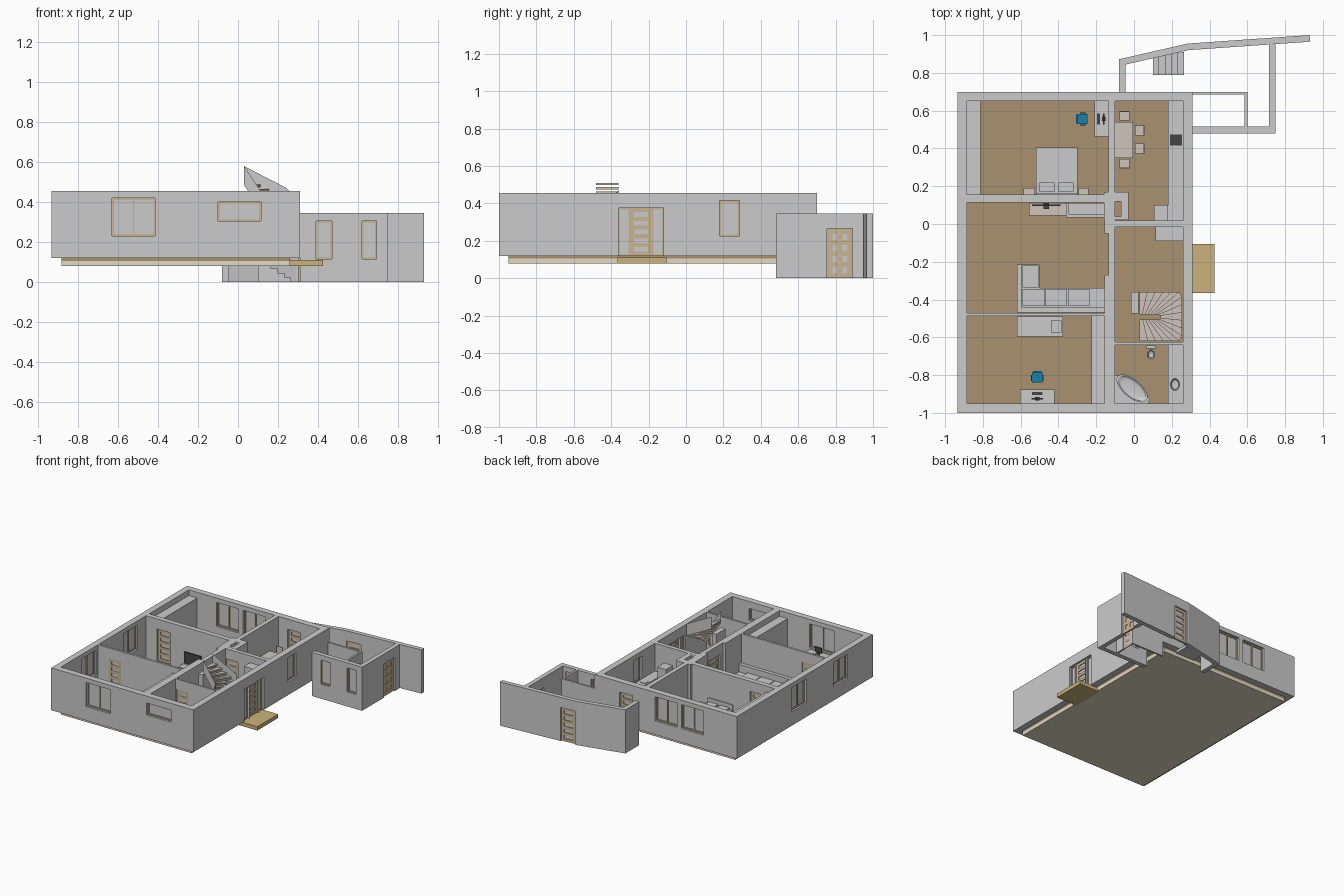
import bpy, bmesh, math
from mathutils import Vector, Matrix

if "Cube" in bpy.data.objects:
    bpy.data.objects.remove(bpy.data.objects["Cube"])

def mat(name, c):
    m = bpy.data.materials.new(name)
    m.diffuse_color = (*c, 1)
    m.use_nodes = True
    m.node_tree.nodes["Principled BSDF"].inputs["Base Color"].default_value = m.diffuse_color
    return m

WOOD = mat("light_wood", (.58, .46, .30))
FLOOR = mat("parquet", (.40, .29, .16))
STONE = mat("step_tan", (.60, .45, .20))
SLAB = mat("slab_cream", (.75, .70, .55))
BLUE = mat("blue_fabric", (.01, .22, .42))
WHITE = mat("white_ceramic", (.85, .85, .85))
PALE = mat("pale_furniture", (.62, .56, .50))
DARK = mat("dark", (.06, .06, .06))

def add_box(bm, x0, x1, y0, y1, z0, z1, M=Matrix()):
    S = Matrix.Diagonal((x1 - x0, y1 - y0, z1 - z0, 1))
    T = Matrix.Translation(((x0 + x1) / 2, (y0 + y1) / 2, (z0 + z1) / 2))
    bmesh.ops.create_cube(bm, size=1, matrix=M @ T @ S)

def finish(bm, name, m=None, smooth=False):
    me = bpy.data.meshes.new(name)
    bm.to_mesh(me)
    bm.free()
    ob = bpy.data.objects.new(name, me)
    bpy.context.collection.objects.link(ob)
    if m:
        me.materials.append(m)
    if smooth:
        bpy.context.view_layer.objects.active = ob
        ob.select_set(True)
        bpy.ops.object.shade_smooth_by_angle()
        ob.select_set(False)
    return ob

def boxes(name, items, m=None, M=Matrix()):
    bm = bmesh.new()
    for b in items:
        add_box(bm, *b, M=M)
    return finish(bm, name, m)

def prism(bm, pts, z0, z1):
    lo = [bm.verts.new((x, y, z0)) for x, y in pts]
    hi = [bm.verts.new((x, y, z1)) for x, y in pts]
    bm.faces.new(lo[::-1])
    bm.faces.new(hi)
    n = len(pts)
    for i in range(n):
        bm.faces.new((lo[i], lo[(i + 1) % n], hi[(i + 1) % n], hi[i]))

def lathe(name, prof, loc, sx=1, sy=1, rot=0, m=WHITE, n=32):
    bm = bmesh.new()
    rings = [[bm.verts.new((r * sx * math.cos(2 * math.pi * i / n), r * sy * math.sin(2 * math.pi * i / n), z))
              for i in range(n)] for r, z in prof]
    for a, b in zip(rings, rings[1:]):
        for i in range(n):
            bm.faces.new((a[i], a[(i + 1) % n], b[(i + 1) % n], b[i]))
    bm.faces.new(rings[-1])
    bm.transform(Matrix.Translation(loc) @ Matrix.Rotation(rot, 4, 'Z'))
    return finish(bm, name, m, True)

def wall(name, p0, p1, t, z0, z1, openings=()):
    """Wall with its thickness on the left; opening = (start, end, sill, head, columns, rows, bar width)"""
    d = Vector(p1) - Vector(p0)
    M = Matrix.Translation((*p0, 0)) @ Matrix.Rotation(math.atan2(d.y, d.x), 4, 'Z')
    ax = 0 if abs(d.x) > abs(d.y) else 1
    bm, cur = bmesh.new(), 0
    ops = sorted((*sorted(abs(v - p0[ax]) for v in o[:2]), *o[2:]) for o in openings)
    for k, (a, b, s, h, nc, nr, w) in enumerate(ops):
        add_box(bm, cur, a, 0, t, z0, z1, M)
        if s > z0 + .002:
            add_box(bm, a, b, 0, t, z0, s, M)
        add_box(bm, a, b, 0, t, h, z1, M)
        cur = b
        f0, f1 = t * .3, t * .7
        bars = [(a + (b - a - w) * i / nc, a + (b - a - w) * i / nc + w, f0, f1, s, h) for i in range(nc + 1)]
        bars += [(a, b, f0, f1, s + (h - s - w) * i / nr, s + (h - s - w) * i / nr + w) for i in range(nr + 1)]
        boxes(f"{name}_frame_{k}", bars, WOOD, M)
        boxes(f"{name}_pane_{k}", [(a, b, t * .45, t * .55, s, h)], None, M)
    add_box(bm, cur, d.length, 0, t, z0, z1, M)
    finish(bm, name)

ZF, ZT, ZA = .12, .455, .345
def win(a, b, s=.23, h=.42, n=2): return (a, b, s, h, n, 1, .009)
def door(a, b, z=ZF, h=.375, n=1): return (a, b, z, h, n, 5, .022)

# floor slab, parquet, entrance step
boxes("floor_slab", [(-.885, .26, -.95, .65, .08, .105)], SLAB)
boxes("parquet_floor", [(-.885, .26, -.95, .65, .105, .121)], FLOOR)
boxes("entrance_step", [(.24, .425, -.365, -.105, .08, .11)], STONE)

# outer walls
wall("front_wall", (-.935, -1), (.31, -1), .05, ZF, ZT, [win(-.63, -.415), win(-.10, .115, .305, .40, 1)])
wall("right_wall", (.31, -.95), (.31, .65), .05, ZF, ZT,
     [(-.36, -.30, ZF, .375, 1, 1, .007), door(-.30, -.18), (-.18, -.12, ZF, .375, 1, 1, .007),
      win(.18, .285, .225, .415, 1)])
wall("back_wall", (.31, .7), (-.935, .7), .05, ZF, ZT, [door(.09, -.02), win(-.22, -.41), win(-.45, -.645)])
wall("left_wall", (-.935, .65), (-.935, -.95), .05, ZF, ZT, [win(.01, -.17), win(-.51, -.685)])

# partitions
wall("bedroom_partition", (-.885, .115), (-.135, .115), .04, ZF, ZT, [door(-.79, -.67)])
wall("study_partition", (-.885, -.487), (-.155, -.487), .017, ZF, ZT, [door(-.79, -.685)])
wall("spine_wall", (-.10, -.95), (-.10, .65), .035, ZF, ZT, [door(-.23, -.09)])
wall("kitchen_partition", (-.10, -.015), (.26, -.015), .033, ZF, ZT, [door(-.095, .01)])
wall("bath_partition", (-.10, -.64), (.26, -.64), .015, ZF, ZT, [door(-.09, .01)])
boxes("wall_thickenings", [(-.155, -.135, -.95, -.27, ZF, ZT), (-.155, -.135, -.05, .02, ZF, ZT),
                           (-.015, .025, -.475, -.36, ZF, ZT)])
boxes("chimney", [(-.16, -.12, .02, .17, ZF, ZT), (-.07, -.03, .02, .17, ZF, ZT),
                  (-.12, -.07, .02, .04, ZF, ZT), (-.12, -.07, .12, .17, ZF, ZT)])

# annex at ground level
wall("annex_front_wall", (.31, .48), (.75, .48), .035, 0, ZA,
     [win(.39, .47, .115, .305, 1), win(.62, .695, .115, .305, 1)])
wall("annex_right_wall", (.75, .515), (.75, .95), .035, 0, ZA, [(.755, .89, 0, .265, 2, 4, .028)])
wall("annex_back_wall", (.93, 1), (.28, .955), .035, 0, ZA, [door(.42, .30, 0, .265)])
wall("annex_slanted_wall", (.283, .955), (-.08, .872), .035, 0, ZA)
wall("annex_left_wall", (-.08, .865), (-.08, .70), .035, 0, ZA)
wall("annex_inner_wall", (.31, .685), (.60, .685), .015, 0, ZA)
wall("annex_inner_side_wall", (.60, .515), (.60, .685), .015, 0, ZA, [door(.59, .675, 0, .265)])
boxes("annex_steps", [(.10 + .033 * i, .133 + .033 * i, .79, .91, 0, .11 - .022 * i) for i in range(5)])

# winding stair: treads between an inner and an outer path, with thin stringers
def along(path, f):
    L = [(Vector(b) - Vector(a)).length for a, b in zip(path, path[1:])]
    s = f * sum(L)
    for i, l in enumerate(L):
        if s <= l + 1e-6:
            return Vector(path[i]).lerp(Vector(path[i + 1]), s / l)
        s -= l
    return Vector(path[-1])

OUT = [(.03, -.62), (.255, -.62), (.255, -.36), (.03, -.36)]
INN = [(.03, -.505), (.14, -.505), (.14, -.48), (.03, -.48)]
bm = bmesh.new()
N = 17
for i in range(N):
    a, b = i / N, (i + 1) / N
    z = ZF + .39 * b
    prism(bm, [along(INN, a), along(OUT, a), along(OUT, b), along(INN, b)], z - .012, z)
finish(bm, "stair_treads", PALE)
for name, path in (("outer", OUT), ("inner", INN)):
    bm = bmesh.new()
    prev = None
    for i in range(25):
        p, z = along(path, i / 24), ZF + .365 * i / 24
        cur = [bm.verts.new((*p, z)), bm.verts.new((*p, z + .095))]
        if prev:
            bm.faces.new((prev[0], cur[0], cur[1], prev[1]))
        prev = cur
    finish(bm, f"stair_{name}_stringer")

# built-in cupboards
boxes("wardrobes", [(-.885, -.812, .155, .65, ZF, .41), (-.225, -.155, -.95, -.487, ZF, .41)])
boxes("hall_cupboard", [(.115, .26, -.09, -.015, ZF, .40)])
boxes("fridge", [(.105, .18, .018, .10, ZF, .32)])

# kitchen
boxes("kitchen_counter", [(.18, .26, .018, .65, ZF, .235)])
boxes("cooker", [(.19, .255, .415, .475, .235, .24)], DARK)
boxes("kitchen_sink", [(.193, .238, .193, .237, .235, .239)])
boxes("dining_table", [(-.10, -.005, .35, .54, .215, .225)] +
      [(x, x + .01, y, y + .01, ZF, .215) for x in (-.098, -.017) for y in (.352, .528)], PALE)

def dining_chair(i, x, y, deg):
    M = Matrix.Translation((x, y, ZF)) @ Matrix.Rotation(math.radians(deg), 4, 'Z')
    boxes(f"dining_chair_{i}", [(-.027, .027, -.025, .025, .055, .063), (-.027, .027, .02, .025, .063, .13)] +
          [(a, a + .006, b, b + .006, 0, .055) for a in (-.026, .02) for b in (-.025, .019)], PALE, M)
for i, c in enumerate([(-.05, .572, 0), (-.05, .318, 180), (.03, .495, -90), (.03, .40, -90)]):
    dining_chair(i, *c)

# bedroom
boxes("double_bed", [(-.52, -.30, .16, .405, ZF, .19), (-.52, -.30, .155, .163, ZF, .23)])
boxes("bed_pillows", [(-.50, -.42, .17, .22, .19, .205), (-.40, -.32, .17, .22, .19, .205)], WHITE)
boxes("nightstands", [(-.585, -.525, .155, .19, ZF, .18), (-.295, -.24, .155, .19, ZF, .18)], PALE)

# study bed
boxes("single_bed", [(-.62, -.375, -.595, -.49, ZF, .185)])
boxes("single_pillow", [(-.44, -.385, -.575, -.51, .185, .20)], WHITE)

# desks with screen and swivel chair
def workplace(i, x, y, deg, w):
    M = Matrix.Translation((x, y, ZF)) @ Matrix.Rotation(math.radians(deg), 4, 'Z')
    boxes(f"desk_{i}", [(-w, w, 0, .075, .09, .1), (-w, -w + .01, 0, .075, 0, .09), (w - .01, w, 0, .075, 0, .09)], None, M)
    boxes(f"screen_{i}", [(-.03, .03, .022, .028, .11, .15), (-.012, .012, .015, .035, .1, .11),
                          (-.028, .028, .045, .06, .1, .104)], DARK, M)
    boxes(f"swivel_chair_{i}", [(-.027, .027, .11, .165, .06, .072), (-.023, .023, .165, .172, .08, .14),
                                (-.034, -.028, .12, .15, .085, .09), (.028, .034, .12, .15, .085, .09)], BLUE, M)
    boxes(f"chair_base_{i}", [(-.004, .004, .134, .142, .005, .06), (-.027, .027, .134, .142, 0, .008),
                              (-.004, .004, .111, .165, 0, .008)], DARK, M)
workplace(0, -.512, -.95, 0, .092)
workplace(1, -.135, .556, 90, .094)

# living room
boxes("corner_sofa", [(-.62, -.155, -.465, -.34, ZF, .165), (-.62, -.50, -.34, -.215, ZF, .165),
                      (-.62, -.155, -.468, -.44, .165, .225), (-.62, -.595, -.44, -.215, .165, .225)], WHITE)
boxes("sofa_cushions", [(-.59 + .12 * i, -.475 + .12 * i, -.435, -.345, .165, .18) for i in range(3)] +
      [(-.59, -.505, -.335, -.22, .165, .18)], WHITE)
boxes("media_bench", [(-.555, -.35, .045, .112, ZF, .165)], PALE)
boxes("television", [(-.54, -.39, .095, .103, .18, .27), (-.48, -.45, .08, .11, .165, .18)], DARK)
boxes("fireplace", [(-.36, -.16, .035, .05, ZF, .22), (-.36, -.345, .05, .112, ZF, .22), (-.36, -.16, .05, .112, ZF, .14)])

# bathroom
bm = bmesh.new()
prism(bm, [(-.1, -.95), (.075, -.95), (.085, -.925), (-.02, -.81), (-.1, -.80)], ZF, .185)
finish(bm, "tub_surround", WHITE)
lathe("bathtub", [(1, .185), (1, .195), (.88, .195), (.8, .19), (.65, .187), (.3, .186)], (-.01, -.87, 0), .10, .048, math.radians(-40))
boxes("vanity", [(.18, .26, -.95, -.64, ZF, .215)])
lathe("wash_basin", [(1, .215), (1, .226), (.85, .226), (.7, .219), (.3, .217)], (.217, -.85, 0), .026, .034)
lathe("toilet_bowl", [(.6, ZF), (.65, .15), (1, .185), (1, .192), (.75, .192), (.6, .18), (.2, .175)], (.09, -.69, 0), .022, .03)
boxes("toilet_tank", [(.065, .115, -.66, -.642, .165, .235)], WHITE)
